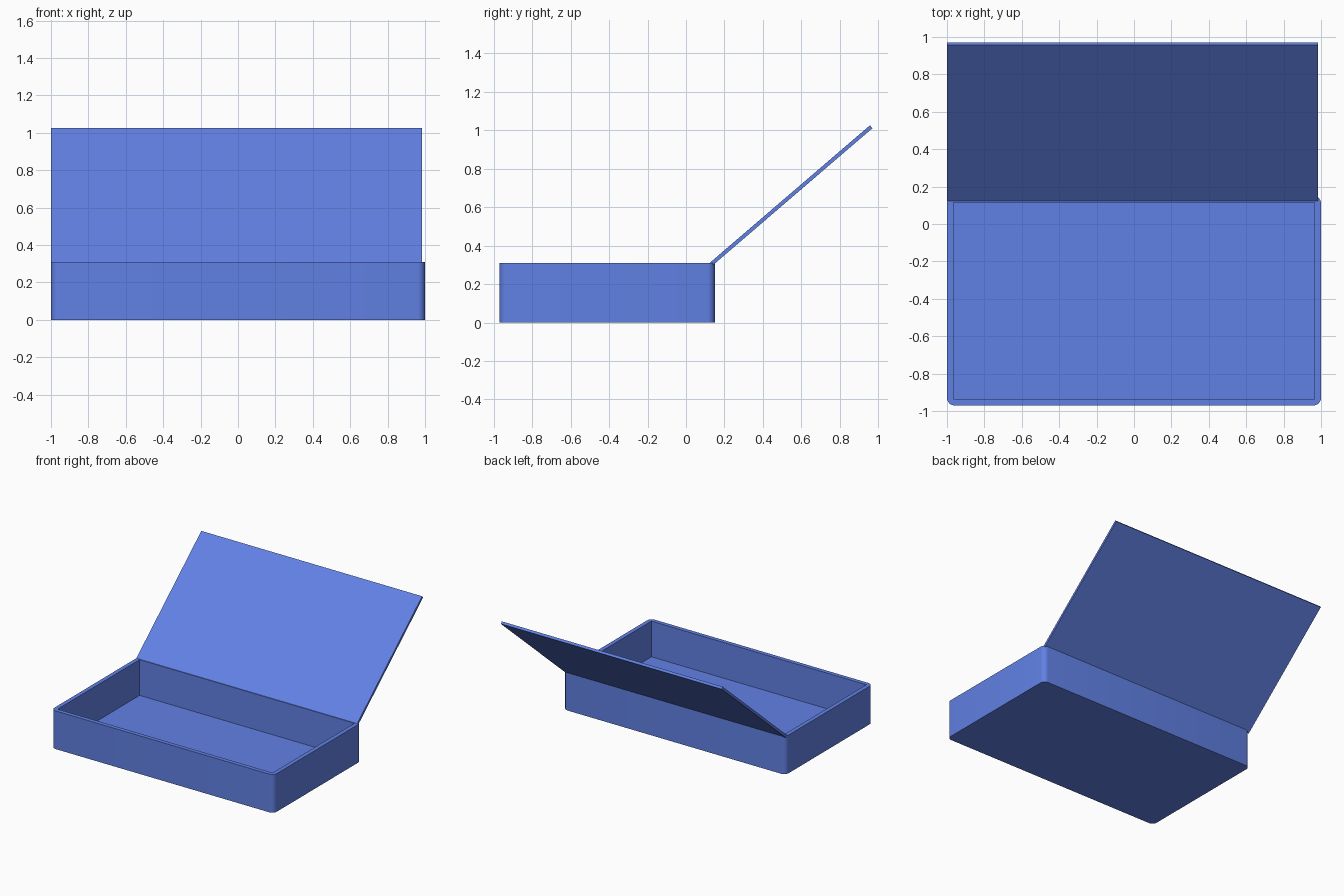
import bpy, bmesh, math
from mathutils import Vector, Matrix

if "Cube" in bpy.data.objects:
    bpy.data.objects.remove(bpy.data.objects["Cube"])

blue = bpy.data.materials.new("blue")
blue.diffuse_color = (0.12, 0.22, 0.78, 1)
blue.use_nodes = True
blue.node_tree.nodes["Principled BSDF"].inputs["Base Color"].default_value = blue.diffuse_color


def finish(bm, name):
    bmesh.ops.recalc_face_normals(bm, faces=bm.faces)
    mesh = bpy.data.meshes.new(name)
    bm.to_mesh(mesh)
    bm.free()
    mesh.materials.append(blue)
    obj = bpy.data.objects.new(name, mesh)
    bpy.context.collection.objects.link(obj)
    bpy.context.view_layer.objects.active = obj
    obj.select_set(True)
    bpy.ops.object.shade_smooth_by_angle(angle=math.radians(30))
    obj.select_set(False)
    return obj


# Tray: open box, rounded outside corners and square inside corners
X0, X1, Y0, Y1, H = -1.0, 1.0, -0.97, 0.15, 0.31
R, WALL, FLOOR, SEG = 0.04, 0.034, 0.02, 6
corners = [(X1, Y1, -1, -1), (X0, Y1, 1, -1), (X0, Y0, 1, 1), (X1, Y0, -1, 1)]
bm = bmesh.new()
low, high, rim, floor = [], [], [], []
for k, (cx, cy, sx, sy) in enumerate(corners):
    for i in range(SEG + 1):
        a = math.pi / 2 * (k + i / SEG)
        x, y = cx + sx * R + R * math.cos(a), cy + sy * R + R * math.sin(a)
        low.append(bm.verts.new((x, y, 0)))
        high.append(bm.verts.new((x, y, H)))
    rim.append(bm.verts.new((cx + sx * WALL, cy + sy * WALL, H)))
    floor.append(bm.verts.new((cx + sx * WALL, cy + sy * WALL, FLOOR)))
n = len(low)
for i in range(n):
    j = (i + 1) % n
    bm.faces.new((low[i], low[j], high[j], high[i]))
    p, q = rim[i // (SEG + 1)], rim[j // (SEG + 1)]
    bm.faces.new((high[i], high[j], p) if p is q else (high[i], high[j], q, p))
for i in range(4):
    j = (i + 1) % 4
    bm.faces.new((rim[i], rim[j], floor[j], floor[i]))
bm.faces.new(floor)
bm.faces.new(low)
finish(bm, "tray")

# Lid: thin panel tilted back from the rear rim
hinge, tip, thick = Vector((0, 0.123, 0.310)), Vector((0, 0.957, 1.026)), 0.02
d = tip - hinge
length, angle = d.length, math.atan2(d.z, d.y)
bm = bmesh.new()
bmesh.ops.create_cube(bm, size=1)
bmesh.ops.scale(bm, vec=(1.985, length, thick), verts=bm.verts)
bmesh.ops.translate(bm, vec=(-0.0075, length / 2, -thick / 2), verts=bm.verts)
bmesh.ops.transform(bm, matrix=Matrix.Translation(hinge) @ Matrix.Rotation(angle, 4, 'X'), verts=bm.verts)
finish(bm, "lid")
